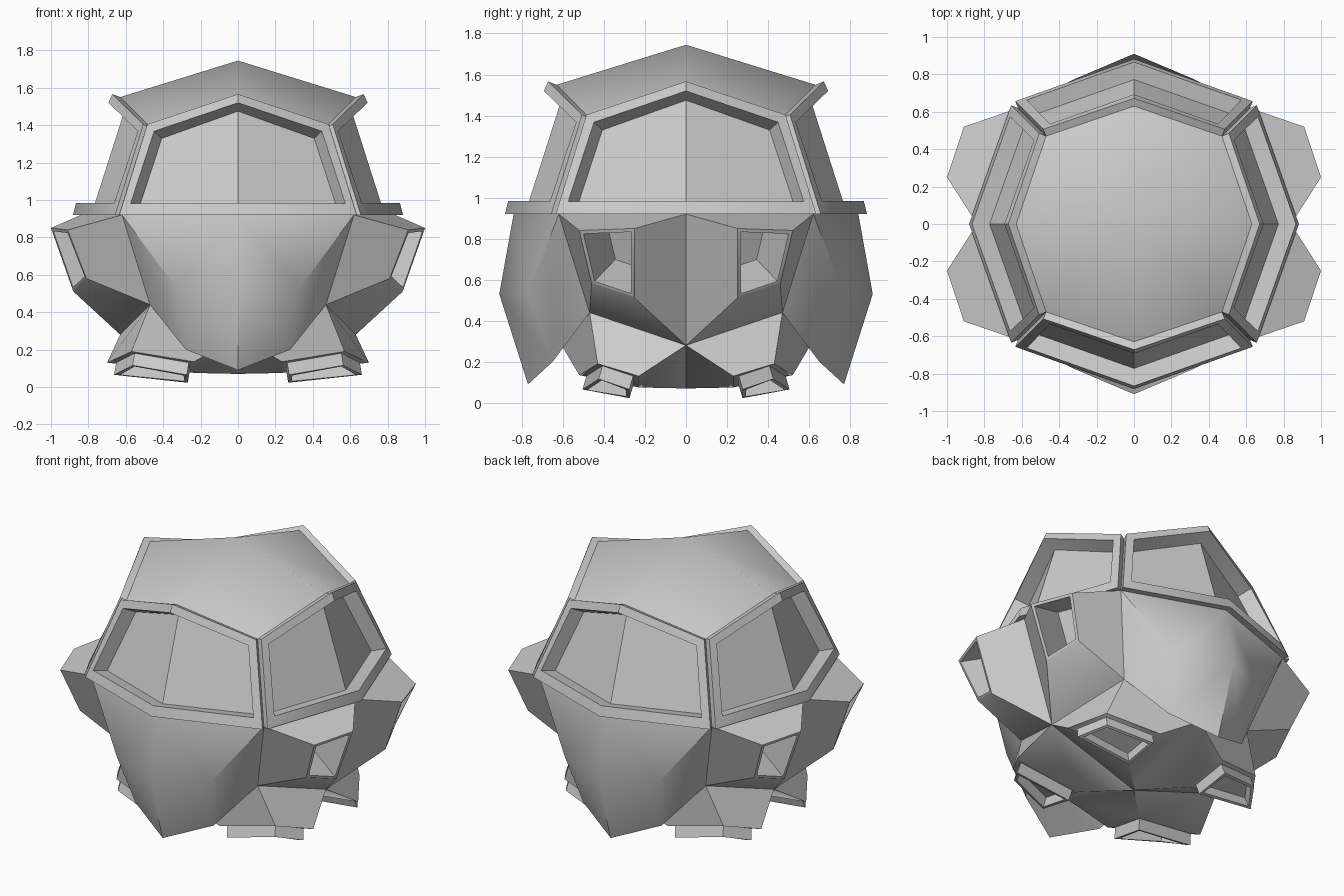
import bpy, bmesh, math
from mathutils import Vector, Matrix

if "Cube" in bpy.data.objects:
    bpy.data.objects.remove(bpy.data.objects["Cube"])

REF = Vector((0, 0, 0.5))


def face(bm, *pts):
    """Add a face that points away from the middle of the pod."""
    f = bm.faces.new([bm.verts.new(p) for p in pts])
    f.normal_update()
    if f.normal.dot(f.calc_center_median() - REF) < 0:
        f.normal_flip()
    return f


def inset(bm, faces, *steps):
    """Repeated region inset: each step is (thickness, depth)."""
    for thick, depth in steps:
        bm.normal_update()
        bmesh.ops.inset_region(bm, faces=faces, thickness=thick, depth=depth,
                               use_boundary=True, use_even_offset=True)


def finish(bm, name, mirror=False):
    bmesh.ops.remove_doubles(bm, verts=bm.verts[:], dist=0.0005)
    me = bpy.data.meshes.new(name)
    bm.to_mesh(me)
    bm.free()
    ob = bpy.data.objects.new(name, me)
    bpy.context.collection.objects.link(ob)
    bpy.context.view_layer.objects.active = ob
    for o in bpy.context.selected_objects:
        o.select_set(False)
    ob.select_set(True)
    if mirror:
        m = ob.modifiers.new("mirror", 'MIRROR')
        m.use_axis = (True, True, False)
        bpy.ops.object.modifier_apply(modifier="mirror")
    bpy.ops.object.shade_smooth_by_angle(angle=math.radians(42))
    return ob


# shared points of one quarter (x > 0, y < 0)
A = (.62, -.62, .92)                                    # window corner
top_corner = (.47, -.47, 1.39)
front_top, front_mid, front_tip = (0, -.84, .92), (0, -.91, .53), (0, -.77, .09)
B, C = (.33, -.77, .53), (.28, -.65, .20)               # front plate edge
D = (.47, -.47, .44)                                    # waist
M, P = (.84, 0, .92), (.63, 0, .28)                     # side centre line
R1, R2, R3, R4 = (1, -.25, .85), (.91, -.52, .84), (.81, -.46, .58), (.88, -.25, .51)
Q, O = (0, -.60, .27), (0, 0, .07)                      # underside
L1, L2, L3, L4 = (.57, -.43, .19), (.70, -.23, .13), (.235, -.52, .135), (.23, -.23, .075)

# front and back armour plates with their undersides
bm = bmesh.new()
face(bm, front_top, A, B, front_mid)
face(bm, front_mid, B, C, front_tip)
face(bm, C, front_tip, Q)
face(bm, A, B, C, D)
finish(bm, "armour_plates", True)

# side intake pods with hollow openings
bm = bmesh.new()
face(bm, A, M, R1, R2)
face(bm, M, P, R4, R1)
face(bm, A, R2, R3, D)
face(bm, D, R3, R4, P)
opening = face(bm, R1, R2, R3, R4)
inset(bm, [opening], (.018, 0), (.01, -.28))
finish(bm, "intake_pods", True)

# legs, underside and hollow thruster feet
bm = bmesh.new()
face(bm, D, P, L2, L1)
face(bm, D, Q, L3, L1)
face(bm, D, C, Q)
face(bm, P, L2, L4, O)
face(bm, Q, L3, L4, O)
foot = face(bm, L1, L2, L4, L3)
inset(bm, [foot], (.028, 0), (0, .068), (.018, 0), (.005, -.06))
finish(bm, "thruster_legs", True)

# shallow roof
bm = bmesh.new()
face(bm, (0, 0, 1.745), (.63, 0, 1.55), top_corner, (0, -.63, 1.55))
finish(bm, "roof", True)

# four framed windows
for i, name in enumerate(("front", "right", "back", "left")):
    bm = bmesh.new()
    panes = []
    for s in (1, -1):
        panes.append(face(bm, front_top, (s * A[0], A[1], A[2]),
                          (s * top_corner[0], top_corner[1], top_corner[2]), (0, -.63, 1.55)))
    bmesh.ops.remove_doubles(bm, verts=bm.verts[:], dist=0.0005)
    inset(bm, panes, (0, .042), (.05, 0), (.012, -.09))
    # keep the lower edge of the frame level with the ledge
    for v in bm.verts:
        if v.co.z < .945:
            v.co.z = .92 if v.co.z < .937 else v.co.z
    bm.transform(Matrix.Rotation(i * math.pi / 2, 4, 'Z'))
    finish(bm, name + "_window")
